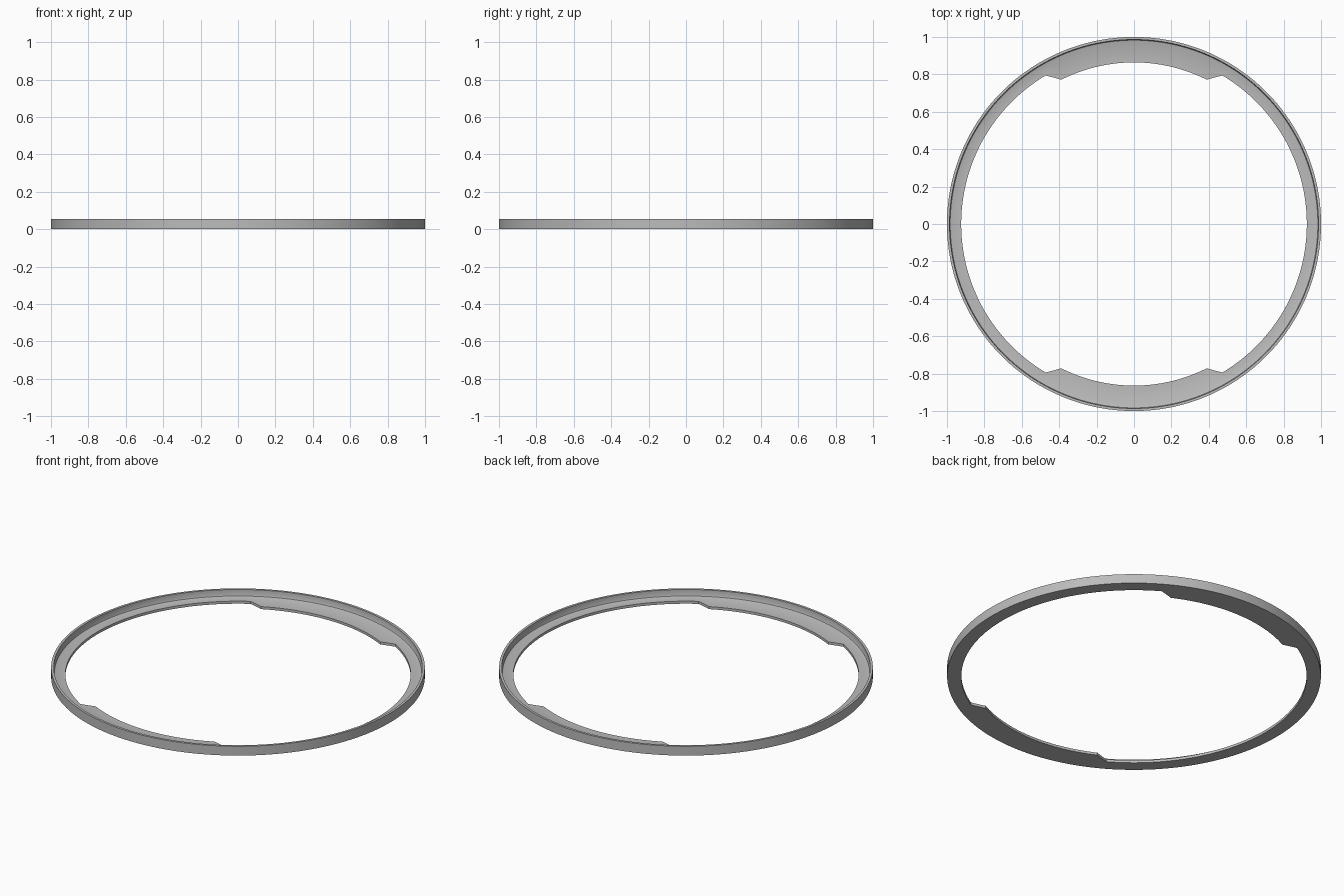
import bpy
import bmesh
import math

cube = bpy.data.objects.get("Cube")
if cube:
    bpy.data.objects.remove(cube, do_unlink=True)

grey = bpy.data.materials.new("light grey")
grey.use_nodes = True
colour = (0.5, 0.5, 0.5, 1)
grey.diffuse_color = colour
grey.node_tree.nodes["Principled BSDF"].inputs["Base Color"].default_value = colour

HEIGHT, FLOOR = 0.055, 0.015
RING_R, TAB_R = 0.924, 0.864
TAB_IN, TAB_OUT = math.radians(26.8), math.radians(30.8)


def inner_radius(angle):
    """Inner edge of the flange, with a wide tab at the front and back."""
    off = abs(math.asin(math.cos(angle)))
    t = (off - TAB_IN) / (TAB_OUT - TAB_IN)
    return TAB_R + (RING_R - TAB_R) * min(max(t, 0), 1)


# Even steps round the ring, plus exact angles at the tab corners
angles = [math.tau * i / 180 for i in range(180)]
for middle in (math.pi / 2, 3 * math.pi / 2):
    for corner in (TAB_IN, TAB_OUT):
        angles += [middle - corner, middle + corner]
angles.sort()

# Sweep an L-shaped section with a small fillet between floor and wall
bm = bmesh.new()
rings = []
for a in angles:
    r = inner_radius(a)
    section = [(r, 0), (1, 0), (1, HEIGHT), (0.986, HEIGHT),
               (0.986, FLOOR + 0.01), (0.983, FLOOR + 0.003),
               (0.976, FLOOR), (r, FLOOR)]
    rings.append([bm.verts.new((p * math.cos(a), p * math.sin(a), z))
                  for p, z in section])
for i, ring in enumerate(rings):
    following = rings[(i + 1) % len(rings)]
    for j in range(len(ring)):
        k = (j + 1) % len(ring)
        bm.faces.new((ring[j], following[j], following[k], ring[k]))
bmesh.ops.recalc_face_normals(bm, faces=bm.faces)

mesh = bpy.data.meshes.new("tabbed_ring")
bm.to_mesh(mesh)
bm.free()
mesh.materials.append(grey)
ring_obj = bpy.data.objects.new("tabbed_ring", mesh)
bpy.context.collection.objects.link(ring_obj)

# Smooth the round walls, keep the rims sharp
bpy.ops.object.select_all(action="DESELECT")
ring_obj.select_set(True)
bpy.context.view_layer.objects.active = ring_obj
bpy.ops.object.shade_smooth_by_angle(angle=math.radians(35))
